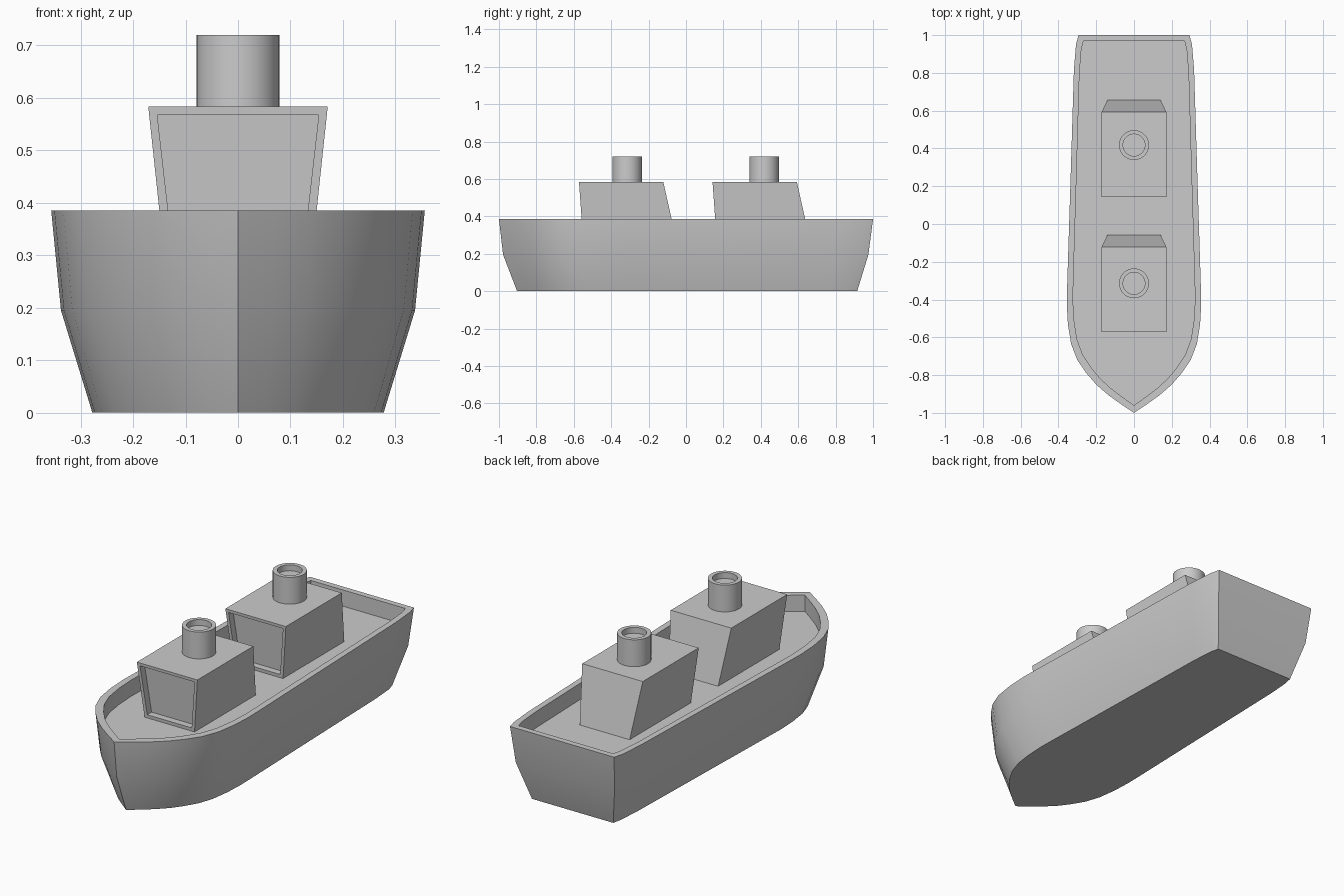
import bpy, bmesh, math
from mathutils import Vector

if "Cube" in bpy.data.objects:
    bpy.data.objects.remove(bpy.data.objects["Cube"])


def finish(name, bm, angle=40):
    bmesh.ops.recalc_face_normals(bm, faces=bm.faces[:])
    me = bpy.data.meshes.new(name)
    bm.to_mesh(me)
    bm.free()
    ob = bpy.data.objects.new(name, me)
    bpy.context.collection.objects.link(ob)
    bpy.ops.object.select_all(action='DESELECT')
    ob.select_set(True)
    bpy.context.view_layer.objects.active = ob
    bpy.ops.object.shade_smooth_by_angle(angle=math.radians(angle))
    return ob


def loft(bm, rings):
    """Bridge equal closed rings in order and cap both ends."""
    loops = [[bm.verts.new(p) for p in ring] for ring in rings]
    for a, b in zip(loops, loops[1:]):
        for i in range(len(a)):
            j = (i + 1) % len(a)
            bm.faces.new((a[i], a[j], b[j], b[i]))
    bm.faces.new(loops[0])
    bm.faces.new(loops[-1])


# Hull: half outline from stern to bow, mirrored, lofted up and into the deck well
half = [(.294, 1), (.307, .95), (.318, .82), (.337, .2), (.353, -.3), (.356, -.42),
        (.350, -.53), (.333, -.635), (.300, -.72), (.252, -.79), (.200, -.85),
        (.137, -.905), (.070, -.953), (0, -1)]
outline = half + [(-x, y) for x, y in half[-2::-1]]


def ring(z, sx, y0, y1):
    return [(x * sx, y0 + (y + 1) / 2 * (y1 - y0), z) for x, y in outline]


DECK = .302
bm = bmesh.new()
loft(bm, [ring(0, .78, -.903, .915), ring(.195, .948, -.978, .975),
          ring(.385, 1, -1, 1), ring(.385, .908, -.96, .97),
          ring(DECK, .908, -.96, .97)])
hull = finish("hull", bm)

# Keep the stem of the bow softly shaded
sharp = hull.data.attributes.get("sharp_edge")
if sharp:
    for e in hull.data.edges:
        a, b = (hull.data.vertices[i].co for i in e.vertices)
        if abs(a.x) + abs(b.x) < 1e-4 and abs(a.z - b.z) > .15 and a.y < -.8:
            sharp.data[e.index].value = False


# Cabin: tapered block with a recessed front panel
def cabin(name, dy):
    bm = bmesh.new()
    levels = [(DECK, .141, -.552, -.058), (.583, .171, -.572, -.121)]
    loft(bm, [[(-w, f + dy, z), (w, f + dy, z), (w, b + dy, z), (-w, b + dy, z)]
              for z, w, f, b in levels])
    bmesh.ops.recalc_face_normals(bm, faces=bm.faces[:])
    front = min(bm.faces, key=lambda f: f.calc_center_median().y)
    bmesh.ops.inset_region(bm, faces=[front], thickness=.023)
    panel = bmesh.ops.extrude_discrete_faces(bm, faces=[front])["faces"][0]
    bmesh.ops.translate(bm, verts=panel.verts[:], vec=Vector((0, .035, 0)))
    finish(name, bm, 20)


# Funnel: short tube with a shallow recessed top
def funnel(name, y):
    n = 40
    bm = bmesh.new()
    loft(bm, [[(r * math.cos(math.tau * i / n), y + r * math.sin(math.tau * i / n), z)
               for i in range(n)]
              for r, z in [(.079, .583), (.079, .72), (.058, .72), (.058, .69)]])
    finish(name, bm)


for label, dy in (("front", 0), ("rear", .714)):
    cabin(label + "_cabin", dy)
    funnel(label + "_funnel", -.314 + dy * 1.025)
